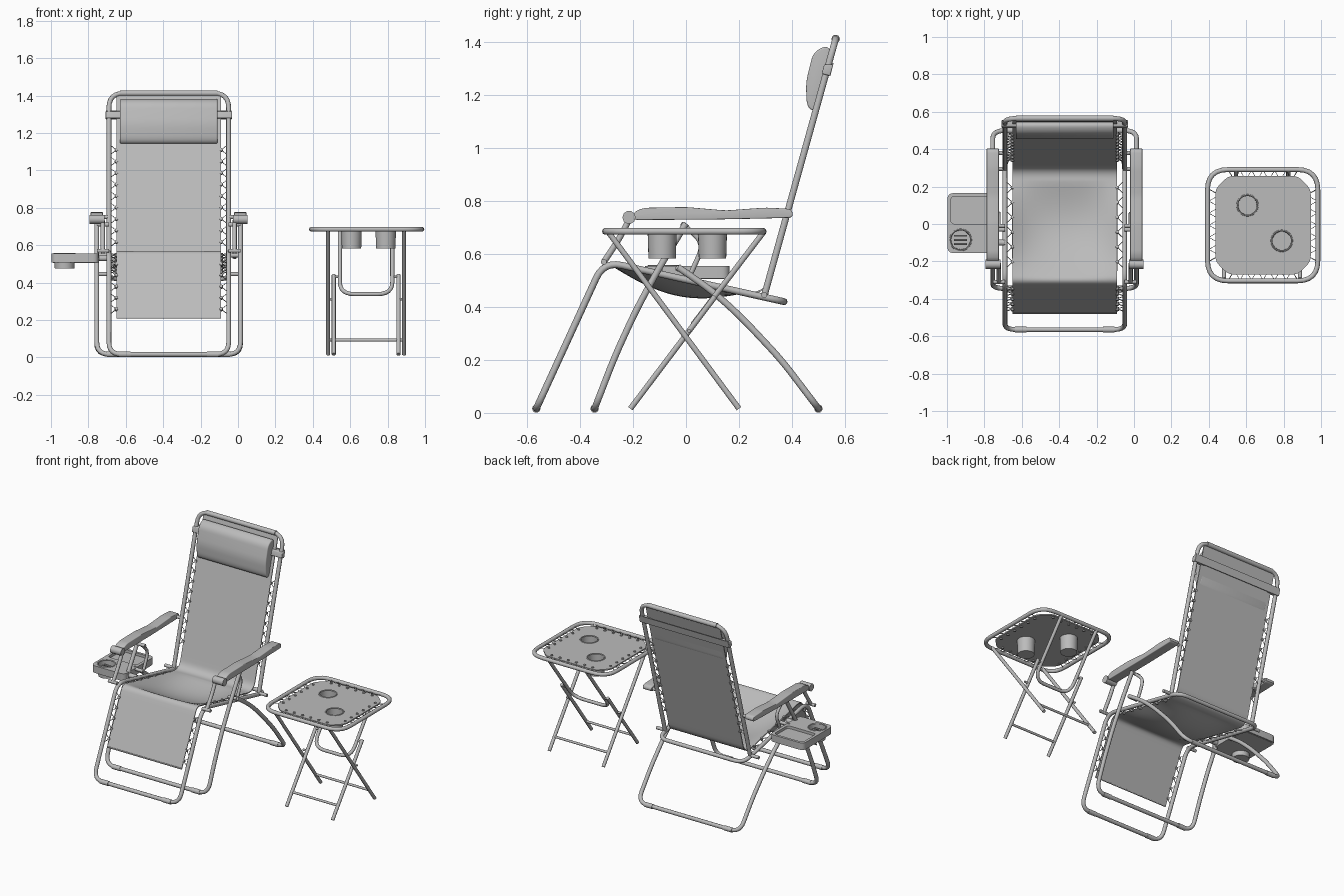
import bpy, bmesh, math
from mathutils import Vector

cube = bpy.data.objects.get("Cube")
if cube:
    bpy.data.objects.remove(cube)

grey = bpy.data.materials.new("plain grey")
grey.use_nodes = True
grey.diffuse_color = (0.5, 0.5, 0.5, 1)
grey.node_tree.nodes["Principled BSDF"].inputs["Base Color"].default_value = (0.5, 0.5, 0.5, 1)
parts = []


def add(name, data):
    ob = bpy.data.objects.new(name, data)
    bpy.context.collection.objects.link(ob)
    data.materials.append(grey)
    parts.append(ob)
    return ob


def add_mesh(name, bm):
    me = bpy.data.meshes.new(name)
    bm.to_mesh(me)
    bm.free()
    return add(name, me)


def fillet(pts, d, closed=False, steps=6):
    """Round the corners of a path."""
    pts = [Vector(p) for p in pts]
    n, out = len(pts), []
    for i, p in enumerate(pts):
        if not closed and i in (0, n - 1):
            out.append(p)
            continue
        a, b = pts[i - 1] - p, pts[(i + 1) % n] - p
        a = p + a.normalized() * min(d, a.length * 0.48)
        b = p + b.normalized() * min(d, b.length * 0.48)
        for k in range(steps + 1):
            t = k / steps
            out.append(a * (1 - t) ** 2 + p * 2 * t * (1 - t) + b * t * t)
    return out


def spline(curve, pts, closed):
    s = curve.splines.new('POLY')
    s.points.add(len(pts) - 1)
    for q, p in zip(s.points, pts):
        q.co = (p[0], p[1], p[2] if len(p) > 2 else 0, 1)
    s.use_cyclic_u = closed


def tube(name, pts, r=0.013, d=0.0, closed=False, res=3):
    c = bpy.data.curves.new(name, 'CURVE')
    c.dimensions = '3D'
    c.bevel_depth, c.bevel_resolution, c.use_fill_caps = r, res, True
    spline(c, fillet(pts, d, closed) if d else pts, closed)
    add(name, c)


def plate(name, loops, z, half):
    """Flat plate; every loop after the first is a hole."""
    c = bpy.data.curves.new(name, 'CURVE')
    c.dimensions, c.fill_mode, c.extrude = '2D', 'BOTH', half
    for loop in loops:
        spline(c, loop, True)
    add(name, c).location.z = z


def circle(x, y, r, n=28):
    return [(x + r * math.cos(i * math.tau / n), y + r * math.sin(i * math.tau / n)) for i in range(n)]


def rect(x0, x1, y0, y1, d):
    return fillet([(x0, y0), (x1, y0), (x1, y1), (x0, y1)], d, True)


def prism(name, profile, x0, x1, bevel=0.0):
    """Extrude a y-z profile across x."""
    bm = bmesh.new()
    f = bm.faces.new([bm.verts.new((x0, p[0], p[1])) for p in profile])
    g = bmesh.ops.extrude_face_region(bm, geom=[f])['geom']
    bmesh.ops.translate(bm, vec=(x1 - x0, 0, 0), verts=[v for v in g if isinstance(v, bmesh.types.BMVert)])
    bmesh.ops.recalc_face_normals(bm, faces=bm.faces)
    ob = add_mesh(name, bm)
    if bevel:
        m = ob.modifiers.new("soft edge", 'BEVEL')
        m.width, m.segments, m.limit_method, m.angle_limit = bevel, 4, 'ANGLE', 1.0


def cup(name, x, y, r, top, bottom):
    tube(name + "_rim", [(*p, top) for p in circle(x, y, r)], 0.005, closed=True, res=2)
    bm = bmesh.new()
    bmesh.ops.create_cone(bm, cap_ends=True, segments=28, radius1=r * 0.94, radius2=r, depth=top - bottom)
    bmesh.ops.delete(bm, geom=[f for f in bm.faces if f.normal.z > 0.9], context='FACES_ONLY')
    bmesh.ops.translate(bm, vec=(x, y, (top + bottom) / 2), verts=bm.verts)
    add_mesh(name, bm).modifiers.new("wall", 'SOLIDIFY').thickness = 0.003


def u_frame(name, x0, x1, side, d, r=0.013):
    """Two matching side runs joined by a bar at the last side point."""
    tube(name, [(x0, *p) for p in side] + [(x1, *p) for p in reversed(side)], r, d)


def lacing(name, inner, outer, n, normal):
    """Zigzag cord between two edges, with button eyelets on the inner edge."""
    (a0, a1), (b0, b1) = [[Vector(p) for p in e] for e in (inner, outer)]
    path = [(a0.lerp(a1, i / n) if i % 2 else b0.lerp(b1, i / n)) for i in range(n + 1)]
    tube(name, path, 0.0028, res=0)
    for i in range(1, n, 2):
        p = a0.lerp(a1, i / n)
        tube(name + "_eyelet", [p - Vector(normal) * 0.01, p + Vector(normal) * 0.01], 0.009, res=1)


# ---- Lounge chair frame ----
L, R = -0.69, -0.05
LEG_L, LEG_R = -0.755, 0.013
back_low, back_top = (0.295, 0.44), (0.565, 1.412)
knee, toe, seat_end = (-0.31, 0.572), (-0.565, 0.016), (0.37, 0.42)
u_frame("back_frame", L, R, [back_low, back_top], 0.08)
tube("seat_and_footrest_frame",
     [(L, *seat_end), (L, *knee), (L, *toe), (R, *toe), (R, *knee), (R, *seat_end)],
     0.013, 0.07, closed=True)
u_frame("front_leg_frame", LEG_L, LEG_R,
        [(0.0, 0.715), (-0.1, 0.55), (-0.19, 0.385), (-0.27, 0.21), (-0.345, 0.016)], 0.07)
u_frame("rear_leg_frame", LEG_L, LEG_R,
        [(-0.03, 0.55), (0.1, 0.46), (0.21, 0.36), (0.36, 0.2), (0.5, 0.016)], 0.07)

# Rubber sleeves on the floor bars
for name, y, x0, x1 in (("footrest", -0.565, L, R), ("front_leg", -0.345, LEG_L, LEG_R), ("rear_leg", 0.5, LEG_L, LEG_R)):
    for x in (x0 + 0.085, x1 - 0.085):
        tube(name + "_sleeve", [(x - 0.03, y, 0.016), (x + 0.03, y, 0.016)], 0.016)

# Armrests, links and pivots on both sides
arm = fillet([(-0.2, 0.728), (-0.2, 0.757), (-0.16, 0.774), (0.0, 0.777), (0.15, 0.764), (0.3, 0.775),
              (0.4, 0.77), (0.405, 0.737), (0.3, 0.734), (0.1, 0.73)], 0.02, True, 3)
for xa, xl, xs in ((-0.755, LEG_L, L), (0.012, LEG_R, R)):
    prism("armrest", arm, xa - 0.033, xa + 0.033, 0.012)
    tube("armrest_front_knob", [(xa - 0.04, -0.215, 0.738), (xa + 0.04, -0.215, 0.738)], 0.025)
    xm = (xl + xs) / 2
    tube("armrest_link", [(xm, -0.215, 0.73), (xm, -0.25, 0.66), (xm, -0.31, 0.57)], 0.012, 0.04)
    tube("lock_strut", [(xm, -0.01, 0.71), (xm, 0.07, 0.64), (xm, 0.02, 0.53)], 0.01, 0.05)
    for y, z in ((-0.31, 0.57), (-0.03, 0.545), (-0.01, 0.71), (0.295, 0.445), (0.38, 0.75)):
        tube("pivot_bolt", [(xl, y, z), (xs, y, z)], 0.011)

# ---- Fabric sling: taut at its edges, sagging along the middle of the seat ----
FL, FR = -0.65, -0.09
line = fillet([(0.565, 1.415), (0.305, 0.475), (0.26, 0.45), knee, (-0.475, 0.21)], 0.035)
path = [line[0]]
for a, b in zip(line, line[1:]):
    k = max(1, round((b - a).length / 0.03))
    path += [a.lerp(b, (i + 1) / k) for i in range(k)]
COLS = 14
bm = bmesh.new()
rows = []
for p in path:
    s = (p.x + 0.3) / 0.53
    sag = 0.068 * math.sin(math.pi * s) if 0 < s < 1 and p.y < 0.58 else 0
    rows.append([bm.verts.new((FL + (FR - FL) * i / COLS, p.x, p.y - sag * (1 - abs(2 * i / COLS - 1) ** 2.5)))
                 for i in range(COLS + 1)])
for r0, r1 in zip(rows, rows[1:]):
    for i in range(COLS):
        bm.faces.new((r0[i], r1[i], r1[i + 1], r0[i + 1]))
cloth = add_mesh("fabric_sling", bm).modifiers.new("cloth", 'SOLIDIFY')
cloth.thickness, cloth.offset = 0.006, 0
tube("sling_top_hem", [(FL + 0.02, *back_top), (FR - 0.02, *back_top)], 0.016)
tube("sling_foot_hem", [(FL, -0.475, 0.212), (FR, -0.475, 0.212)], 0.005)


def on(a, b, t, x):
    return (x, a[0] + (b[0] - a[0]) * t, a[1] + (b[1] - a[1]) * t)


for fx, tx in ((FL, L), (FR, R)):
    for name, a, b, t0, t1, n, normal in (
            ("back_lacing", back_low, back_top, 0.15, 0.72, 18, (0, -0.96, 0.27)),
            ("seat_lacing", knee, seat_end, 0.1, 0.8, 12, (0, 0.21, 0.97)),
            ("footrest_lacing", toe, knee, 0.38, 0.92, 10, (0, -0.91, 0.42))):
        lacing(name, (on(a, b, t0, fx), on(a, b, t1, fx)), (on(a, b, t0, tx), on(a, b, t1, tx)), n, normal)

# ---- Head pillow and its strap ----
pillow = fillet([(0.55, 1.365), (0.527, 1.387), (0.48, 1.36), (0.453, 1.25), (0.455, 1.165), (0.473, 1.14), (0.496, 1.148)], 0.03, True)
prism("head_pillow", pillow, -0.632, -0.11, 0.012)
strap = [(0.541, 1.272), (0.553, 1.32), (0.557, 1.32), (0.545, 1.272)]
prism("pillow_back_strap", strap, L - 0.015, R + 0.015)
for x0, x1 in ((L - 0.018, FL + 0.03), (FR - 0.03, R + 0.018)):
    prism("pillow_side_strap", [(0.512, 1.28), (0.522, 1.316), (0.556, 1.316), (0.544, 1.272)], x0, x1, 0.005)

# ---- Side tray ----
tray_cup = (-0.927, -0.085)
outline = rect(-0.998, -0.745, -0.155, 0.165, 0.035)
plate("tray_body", [outline, circle(*tray_cup, 0.055), rect(-0.98, -0.765, 0.0, 0.148, 0.025)], 0.531, 0.024)
plate("tray_floor", [rect(-0.99, -0.755, -0.01, 0.157, 0.03)], 0.521, 0.016)
cup("tray_cup", *tray_cup, 0.056, 0.553, 0.476)
for k in (-1, 0, 1):
    x, y = tray_cup
    tube("tray_cup_rib", [(x - 0.035, y + k * 0.022, 0.53), (x + 0.035, y + k * 0.022, 0.53)], 0.005, res=1)
tube("tray_clamp", [(-0.78, -0.1, 0.53), (L, -0.1, 0.53)], 0.016)

# ---- Folding table ----
TZ = 0.685
tube("table_rim", [(p.x, p.y, TZ) for p in rect(0.393, 0.983, -0.304, 0.291, 0.11)], 0.013, closed=True)
x0, x1, y0, y1, c = 0.435, 0.945, -0.27, 0.257, 0.07
top = [(x0 + c, y0), (x1 - c, y0), (x1, y0 + c), (x1, y1 - c), (x1 - c, y1), (x0 + c, y1), (x0, y1 - c), (x0, y0 + c)]
holes = ((0.607, 0.1), (0.79, -0.09))
plate("table_fabric", [fillet(top, 0.03, True)] + [circle(*h, 0.054) for h in holes], TZ, 0.004)
for h in holes:
    cup("table_cup", *h, 0.055, TZ + 0.003, 0.582)
for k in range(4):
    horizontal = k % 2
    edge, rim = ((x0, 0.4), (y0, -0.3), (x1, 0.98), (y1, 0.287))[k]
    lo, hi = (x0 + c, x1 - c) if horizontal else (y0 + c, y1 - c)
    pt = (lambda s, e: (s, e, TZ)) if horizontal else (lambda s, e: (e, s, TZ))
    inset = edge + (0.022 if k < 2 else -0.022)
    lacing("table_lacing", (pt(lo, inset), pt(hi, inset)), (pt(lo, rim), pt(hi, rim)), 12, (0, 0, 1))

# Crossed legs: one straight pair, one pair carrying a U-shaped upper half
for x in (0.482, 0.888):
    tube("table_straight_leg", [(x, -0.295, TZ), (x, 0.2, 0.016)], 0.011)
for x in (0.512, 0.858):
    tube("table_lower_leg", [(x, -0.21, 0.016), (x, 0.11, 0.44)], 0.011)
u_frame("table_upper_leg", 0.545, 0.825, [(0.295, TZ), (0.03, 0.338)], 0.08, 0.011)
tube("table_straight_leg_bar", [(0.482, 0.145, 0.092), (0.888, 0.145, 0.092)], 0.008)
tube("table_lower_leg_bar", [(0.512, -0.15, 0.092), (0.858, -0.15, 0.092)], 0.008)
for xa, xb in ((0.482, 0.512), (0.858, 0.888)):
    tube("table_leg_pivot", [(xa, 0.012, 0.31), (xb, 0.012, 0.31)], 0.007)
for xa, xb in ((0.512, 0.545), (0.825, 0.858)):
    tube("table_upper_joint", [(xa, 0.1, 0.43), (xb, 0.1, 0.43)], 0.007)

# Turn everything into meshes with smooth shading and crisp edges
bpy.ops.object.select_all(action='DESELECT')
for ob in parts:
    ob.select_set(True)
bpy.context.view_layer.objects.active = parts[0]
bpy.ops.object.convert(target='MESH')
bpy.ops.object.shade_smooth_by_angle(angle=math.radians(40))
